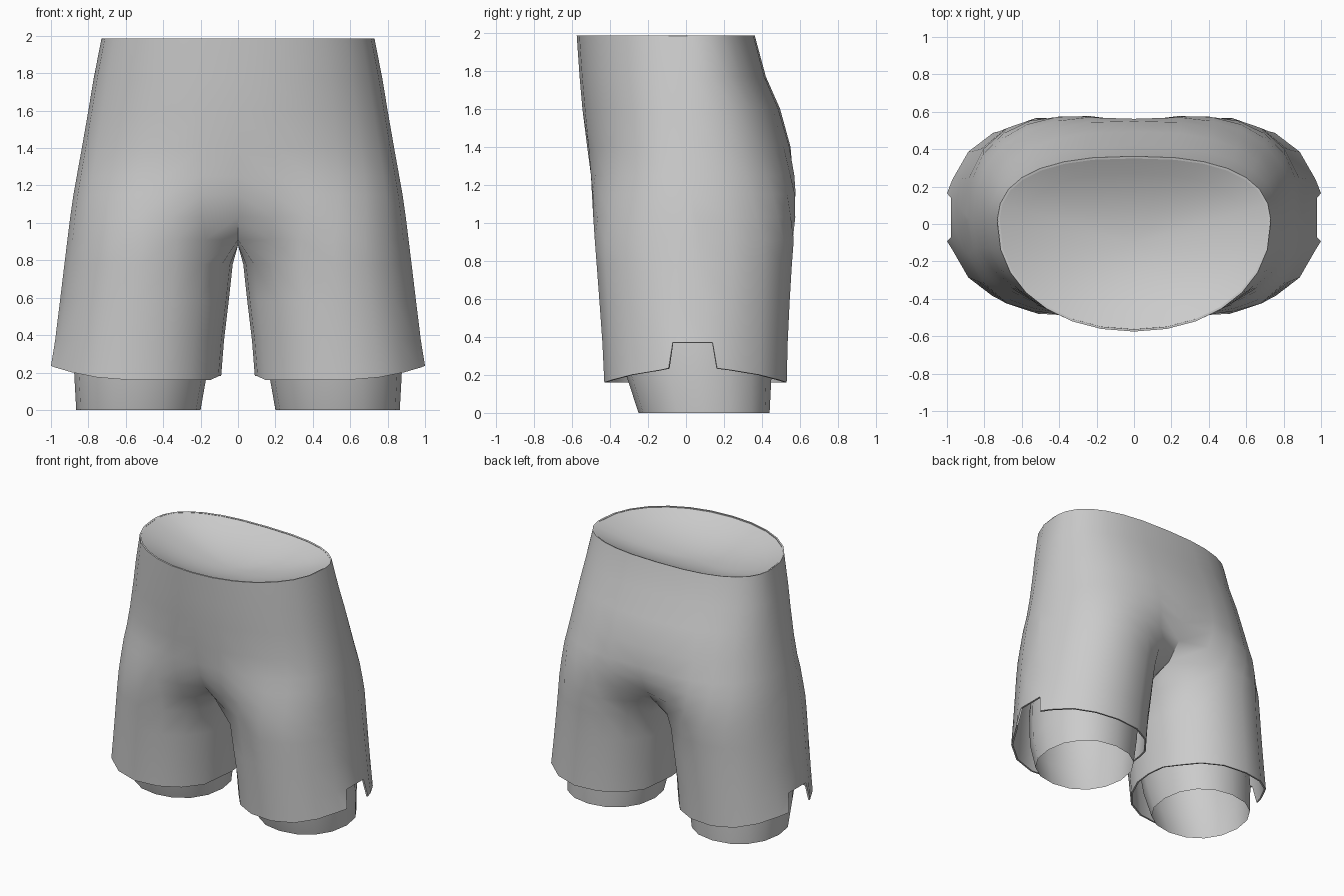
import bpy, bmesh
from math import sin, cos, radians, copysign

old = bpy.data.objects.get("Cube")
if old:
    bpy.data.objects.remove(old, do_unlink=True)

grey = bpy.data.materials.new("plain grey")
grey.use_nodes = True
tone = (0.6, 0.6, 0.6, 1)
grey.diffuse_color = tone
grey.node_tree.nodes["Principled BSDF"].inputs["Base Color"].default_value = tone

STEPS = 7           # columns from front centre to the side
SPREAD = 150        # angle that the outer columns cover around one leg
SLIT_TOP, NOTCH_TOP = 1.15, 0.37


def lerp(a, b, t):
    return a + (b - a) * t


def power(v, n):
    return copysign(abs(v) ** (2 / n), v)


def finish(name, bm, thickness=0):
    """Turn a half mesh into a mirrored, smooth-shaded object."""
    bmesh.ops.remove_doubles(bm, verts=bm.verts, dist=0.0005)
    bmesh.ops.recalc_face_normals(bm, faces=bm.faces)
    mesh = bpy.data.meshes.new(name)
    bm.to_mesh(mesh)
    bm.free()
    mesh.materials.append(grey)
    obj = bpy.data.objects.new(name, mesh)
    bpy.context.collection.objects.link(obj)
    bpy.ops.object.select_all(action='DESELECT')
    obj.select_set(True)
    bpy.context.view_layer.objects.active = obj
    obj.modifiers.new("mirror", 'MIRROR')
    bpy.ops.object.modifier_apply(modifier="mirror")
    if thickness:
        solid = obj.modifiers.new("cloth", 'SOLIDIFY')
        solid.thickness = thickness
        solid.offset = -1
        bpy.ops.object.modifier_apply(modifier="cloth")
    bpy.ops.object.shade_smooth_by_angle(angle=radians(40))


def leg_point(angle, inner, outer, front, back):
    """Point on an upright leg's oval; angle 0 is the outer side, -90 the front."""
    a = radians(angle)
    x = (inner + outer) / 2 + (outer - inner) / 2 * power(cos(a), 2.15)
    y = (front + back) / 2 + (back - front) / 2 * power(sin(a), 2.15)
    return x, y


def torso_point(angle, outer, front, back):
    a = radians(angle)
    n = 2.1 if angle < 0 else 2.5
    reach = back if angle > 0 else -front
    return outer * power(cos(a), n), reach * power(sin(a), n)


# Shorts rows: height, half width, front, back, blend to leg oval, inner x
rows = [
    (1.985, .73, -.575, .362, 0, 0),
    (1.77, .772, -.56, .42, 0, 0),
    (1.6, .80, -.545, .495, 0, 0),
    (1.4, .835, -.52, .55, .03, 0),
    (1.25, .862, -.5, .57, .12, 0),
    (SLIT_TOP, .88, -.495, .577, .25, 0),
    (1.03, .897, -.488, .575, .45, 0),
    (.91, .912, -.48, .567, .8, 0),
    (.78, .928, -.47, .557, 1, .028),
    (.58, .952, -.455, .545, 1, .05),
    (NOTCH_TOP, .978, -.44, .535, 1, .075),
    (.2, 1.0, -.43, .53, 1, .09),
]
CROTCH = 7
HEM = len(rows) - 1

# The side column is doubled so that the slit panel can open between the pair
half = [-90 + 90 * i / STEPS for i in range(STEPS + 1)]
columns = half + [-a for a in reversed(half)]
inner_angles = [SPREAD + (360 - 2 * SPREAD) * i / 4 for i in (1, 2, 3)]

bm = bmesh.new()
rings = []
for r, (z, outer, front, back, blend, inner) in enumerate(rows):
    points = []
    for u in columns:
        tx, ty = torso_point(u, outer, front, back)
        lx, ly = leg_point(u * SPREAD / 90, inner, outer, front, back)
        points.append((lerp(tx, lx, blend), lerp(ty, ly, blend)))
    # blending flattens the bulges, so bring them back to full depth
    fore = front / min(y for x, y in points)
    aft = back / max(y for x, y in points)
    ring = []
    for i, (x, y) in enumerate(points):
        y *= fore if y < 0 else aft
        if r <= CROTCH and i in (0, len(columns) - 1):
            x = 0
        if i in (STEPS, STEPS + 1):
            spread = max(0, (SLIT_TOP - z) / (SLIT_TOP - NOTCH_TOP))
            y = lerp(.03, -.07 if i == STEPS else .14, spread)
        h = z
        if r == HEM:
            angle = radians(columns[i] * SPREAD / 90)
            h = .16 + .075 * max(0, cos(angle)) ** 2
        ring.append(bm.verts.new((x, y, h)))
    if r >= CROTCH:
        for angle in inner_angles:
            x, y = leg_point(angle, inner, outer, front, back)
            h = .18 if r == HEM else z
            if r == CROTCH:
                x, h = 0, z - .03
            ring.append(bm.verts.new((x, y, h)))
    rings.append(ring)

for r in range(HEM):
    top, low = rings[r], rings[r + 1]
    count = len(top) if r >= CROTCH else len(columns) - 1
    for i in range(count):
        if r == HEM - 1 and i == STEPS:      # notch at the foot of the slit
            continue
        j = (i + 1) % len(top)
        bm.faces.new((top[i], top[j], low[j], low[i]))
finish("shorts", bm, .012)

# Waist lining: a shallow dish that closes the waist
_, width, front, back, *_ = rows[0]
DISH_Y, DISH_DEPTH = -.1, .15
bm = bmesh.new()
dish = []
for scale in (1, .8, .6, .4, .2, 0):
    ring = []
    for u in columns:
        x, y = torso_point(u, width, front, back)
        z = rows[0][0] - DISH_DEPTH * (1 - scale ** 2)
        ring.append(bm.verts.new((x * scale, lerp(DISH_Y, y, scale), z)))
    dish.append(ring)
for wide, small in zip(dish, dish[1:]):
    for i in range(len(columns) - 1):
        bm.faces.new((wide[i], wide[i + 1], small[i + 1], small[i]))
finish("waist_lining", bm)

# Legs: hollow below; height, inner, outer, front, back
leg_rows = [
    (0, .2, .865, -.25, .44),
    (.2, .165, .876, -.315, .45),
    (.45, .14, .86, -.35, .45),
    (.7, .12, .83, -.36, .45),
]
bm = bmesh.new()
sides = 16
leg_rings = [[bm.verts.new((*leg_point(360 * i / sides, *dims), z))
              for i in range(sides)] for z, *dims in leg_rows]
for low, top in zip(leg_rings, leg_rings[1:]):
    for i in range(sides):
        j = (i + 1) % sides
        bm.faces.new((low[i], low[j], top[j], top[i]))
bm.faces.new(leg_rings[-1])
finish("legs", bm)
